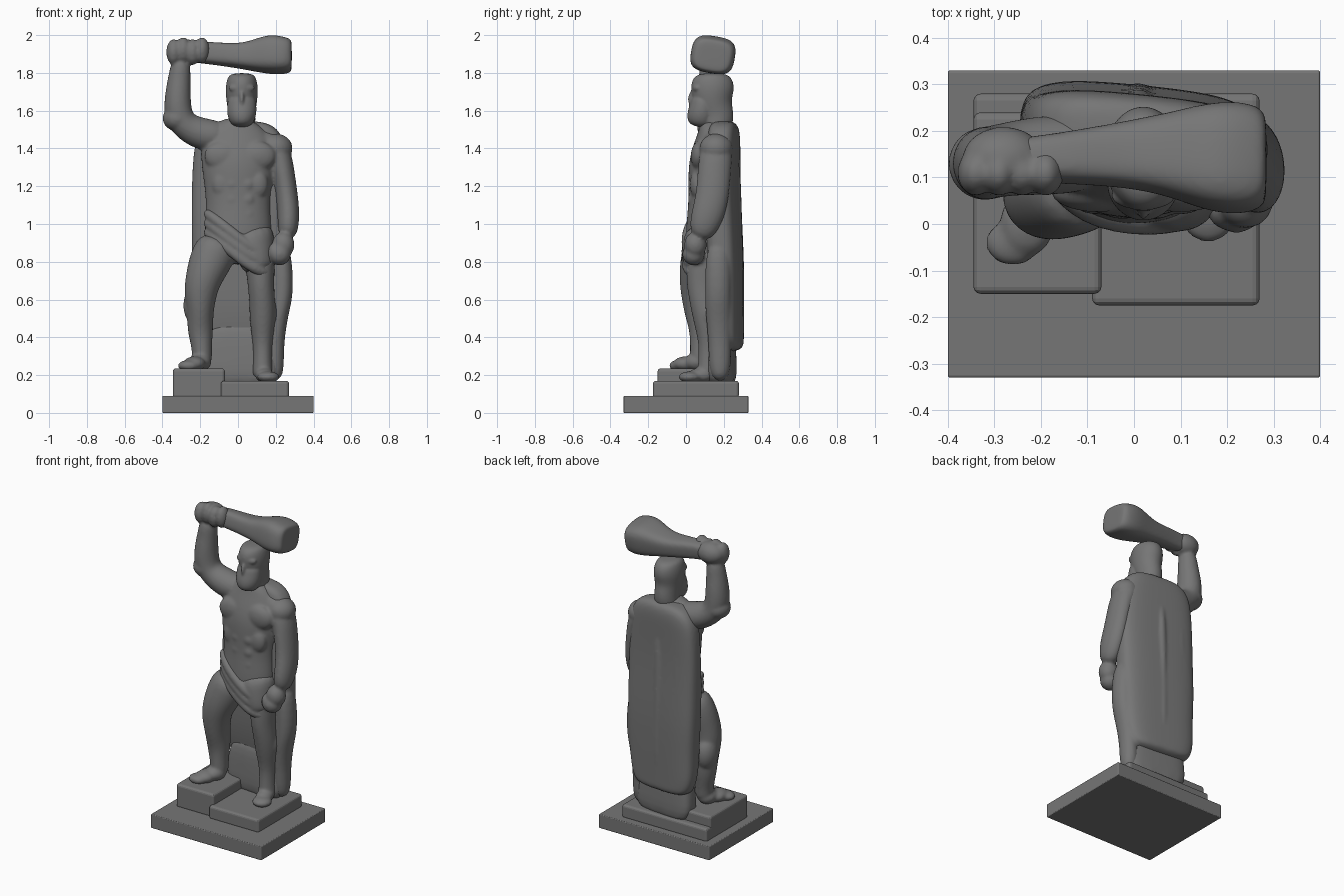
import bpy, bmesh
from math import cos, sin, pi, copysign
from mathutils import Vector, Matrix

cube = bpy.data.objects.get("Cube")
if cube:
    bpy.data.objects.remove(cube, do_unlink=True)

# All part dimensions below are written in hundredths of a unit
UNIT = 0.01

stone = bpy.data.materials.new("dark grey stone")
stone.use_nodes = True
colour = (0.18, 0.18, 0.18, 1)
stone.diffuse_color = colour
stone.node_tree.nodes["Principled BSDF"].inputs["Base Color"].default_value = colour


def add_object(name, bm):
    bmesh.ops.recalc_face_normals(bm, faces=bm.faces[:])
    mesh = bpy.data.meshes.new(name)
    bm.to_mesh(mesh)
    bm.free()
    mesh.materials.append(stone)
    obj = bpy.data.objects.new(name, mesh)
    bpy.context.scene.collection.objects.link(obj)
    return obj


def soft_power(value, power):
    return copysign(abs(value) ** power, value)


def loft(bm, rows, power=1.0, twist=0.0, sides=16):
    """Skin rounded rings (x, y, z, radius, depth radius) along their path."""
    centres = [Vector(row[:3]) for row in rows]
    rings = []
    for i, row in enumerate(rows):
        before, after = centres[max(i - 1, 0)], centres[min(i + 1, len(rows) - 1)]
        along = (after - before).normalized()
        across = Vector((0, 1, 0)).cross(along).normalized()
        deep = along.cross(across)
        spin = Matrix.Rotation(twist, 3, along)
        ring = []
        for k in range(sides):
            angle = 2 * pi * (k + 0.5) / sides
            offset = across * row[3] * soft_power(cos(angle), power)
            offset += deep * row[4] * soft_power(sin(angle), power)
            ring.append(bm.verts.new((centres[i] + spin @ offset) * UNIT))
        rings.append(ring)
    for lower, upper in zip(rings, rings[1:]):
        for k in range(sides):
            n = (k + 1) % sides
            bm.faces.new((lower[k], lower[n], upper[n], upper[k]))
    bm.faces.new(rings[0])
    bm.faces.new(rings[-1])


def ball(bm, x, y, z, rx, ry, rz):
    place = Matrix.Translation(Vector((x, y, z)) * UNIT)
    size = Matrix.Diagonal((rx * UNIT, ry * UNIT, rz * UNIT, 1))
    bmesh.ops.create_icosphere(bm, subdivisions=3, radius=1, matrix=place @ size)


def sculpt(name, bm, voxel=0.009, passes=5):
    """Merge overlapping forms into one smooth carved surface."""
    obj = add_object(name, bm)
    obj.modifiers.new("round", "SUBSURF").levels = 2
    obj.modifiers["round"].render_levels = 2
    remesh = obj.modifiers.new("merge", "REMESH")
    remesh.mode = "VOXEL"
    remesh.voxel_size = voxel
    remesh.use_smooth_shade = True
    smooth = obj.modifiers.new("soften", "SMOOTH")
    smooth.iterations = passes


def slab(name, low, high, bevel):
    bm = bmesh.new()
    low, high = Vector(low) * UNIT, Vector(high) * UNIT
    size = high - low
    matrix = Matrix.Translation((low + high) / 2) @ Matrix.Diagonal((*size, 1))
    bmesh.ops.create_cube(bm, size=1, matrix=matrix)
    edge = add_object(name, bm).modifiers.new("worn edge", "BEVEL")
    edge.width = bevel * UNIT
    edge.segments = 3


# Stepped base
slab("plinth", (-40, -33, 0), (40, 33, 9), 0.5)
slab("low_step", (-9, -17.5, 8), (27, 28, 17), 1.5)
slab("back_ledge", (-34.5, 0, 8), (0, 28, 17), 1.5)
slab("high_step", (-34.5, -15, 8), (-7, 24, 23.5), 1.5)

# Body: torso, arms and legs
body = bmesh.new()
loft(body, [(0, 11, 78, 14, 9), (0, 11, 92, 19, 12), (0, 12, 108, 17, 11),
            (0, 12, 120, 18, 11), (0, 13, 132, 20, 12), (0, 14, 142, 20, 10),
            (1, 15, 150, 16, 8), (2, 15, 156, 7, 7)])
for side in (-1, 1):
    ball(body, 1 + side * 9, 7, 136, 10, 4.5, 8)       # chest
    ball(body, 1 + side * 9, 6, 121, 6, 4, 8)          # ribs
    for height in (105, 113, 121):
        ball(body, 1 + side * 4, 4, height, 4, 3, 4)   # belly muscles

# Left arm hanging, right arm raised
loft(body, [(4, 17, 147, 7, 7), (14, 17, 143, 8, 8), (21, 16, 138, 8, 9),
            (24, 15, 128, 6, 9), (26, 14, 114, 6, 9), (27, 11, 103, 6, 9),
            (26, 7, 92, 5, 6)])
ball(body, 20, 16, 140, 9, 9, 8)
ball(body, 24, 5, 89, 6, 6, 7)
ball(body, 22, 4, 84, 6, 6, 6)
ball(body, 19, 3, 85, 3, 4, 5)
loft(body, [(-6, 15, 146, 8, 8), (-18, 15, 147, 9, 9), (-27, 14, 151, 8, 8),
            (-32, 13, 157, 8, 8), (-32, 13, 168, 7, 8), (-31, 13, 178, 6, 6),
            (-30, 13, 188, 5, 6)])
ball(body, -32, 13, 156, 8, 8, 7)
ball(body, -28, 14, 191, 9, 7, 7)
for finger in range(4):
    ball(body, -34 + finger * 5, 11, 191 + finger % 2, 4, 5, 7)

# Right leg stepping up, left leg straight
loft(body, [(-9, 10, 92, 11, 11), (-14, 8, 82, 12, 11), (-18, 6, 72, 10, 10),
            (-20, 6, 64, 9, 9), (-20, 8, 53, 7, 9), (-20, 9, 43, 7, 7),
            (-19, 8, 33, 5, 6), (-19, 8, 25, 6, 6)])
loft(body, [(9, 11, 90, 10, 11), (12, 10, 78, 8, 10), (12, 9, 68, 7, 9),
            (13, 10, 58, 7, 8), (13, 12, 48, 7, 8), (13, 13, 36, 5, 6),
            (13, 12, 24, 5, 6), (13, 12, 18, 6, 6)])
ball(body, -22, 10, 57, 7, 8, 11)                      # calves
ball(body, 14, 13, 53, 7, 7, 10)
ball(body, -20, 6, 27, 6, 7, 5)
ball(body, -23, 0, 26, 6, 7, 4)
ball(body, -26, -4, 25, 6, 5, 3)
ball(body, 14, 8, 20, 5, 7, 4)
ball(body, 16, 2, 19, 6, 6, 3)
sculpt("body", body)

# Bearded head
head = bmesh.new()
loft(head, [(2, 16, 148, 8, 8), (2, 17, 157, 7, 9), (2, 14, 163, 8, 10),
            (2, 14, 171, 9, 12), (2, 14, 177, 8, 11), (2, 14, 180, 6, 7)])
loft(head, [(2, 7, 151, 5, 6), (2, 8, 157, 8, 8), (2, 9, 163, 8, 7),
            (2, 9, 169, 7, 6)])
ball(head, 2, 4, 166, 1.5, 3, 5)
ball(head, 2, 6, 172, 7, 3, 3)
sculpt("head", head, 0.006)

# Wrapped cloth with diagonal folds
cloth = bmesh.new()
loft(cloth, [(5, 10, 99, 14, 11), (8, 10, 87, 12, 12), (11, 9, 79, 9, 11),
             (12, 9, 75, 8, 9)])
for drop in (0, 5, 10):
    loft(cloth, [(-18, 10, 107 - drop, 3, 3), (-10, 2, 101 - drop, 3, 3),
                 (2, 0, 91 - drop, 3, 3), (11, 1, 85 - drop, 3, 3),
                 (17, 6, 84 - drop, 3, 3)])
sculpt("loincloth", cloth, 0.008)

# Cape with soft vertical folds, and the hanging end at the left side
cape = bmesh.new()
loft(cape, [(1, 20, 155, 14, 6), (1, 20, 149, 22, 8), (1, 20, 140, 25, 8),
            (1, 20, 120, 26, 8), (1, 20, 100, 26, 9), (1, 21, 80, 26, 9),
            (1, 21, 60, 25, 9), (0, 22, 45, 24, 8), (0, 23, 37, 22, 7),
            (0, 24, 32, 17, 6)], power=0.6, twist=0.1)
for fold in (-13, 1):
    loft(cape, [(fold, 26, 140, 3, 3), (fold, 27, 90, 3, 3), (fold, 28, 42, 3, 3)])
loft(cape, [(23, 17, 92, 5, 7), (24, 17, 64, 6, 7), (22, 17, 54, 5, 7),
            (19, 18, 36, 5, 6), (19, 18, 16, 6, 6)])
sculpt("cape", cape)

# Stone support below the cape
support = bmesh.new()
loft(support, [(1, 19, 50, 19, 6), (1, 19, 30, 21, 7), (1, 19, 12, 22, 8)],
     power=0.55, twist=0.09)
sculpt("support", support)

# Club held overhead
club = bmesh.new()
loft(club, [(-37, 13, 191, 4, 4), (-18, 14, 191, 6, 5), (-2, 15, 189, 6, 7),
            (8, 15, 189, 8, 9), (17, 14.5, 190, 10.5, 12), (25, 14, 189, 9.5, 12),
            (28, 14, 189, 8.5, 10), (28.5, 14, 189, 7, 8)], power=0.6, twist=-0.17)
sculpt("club", club)
